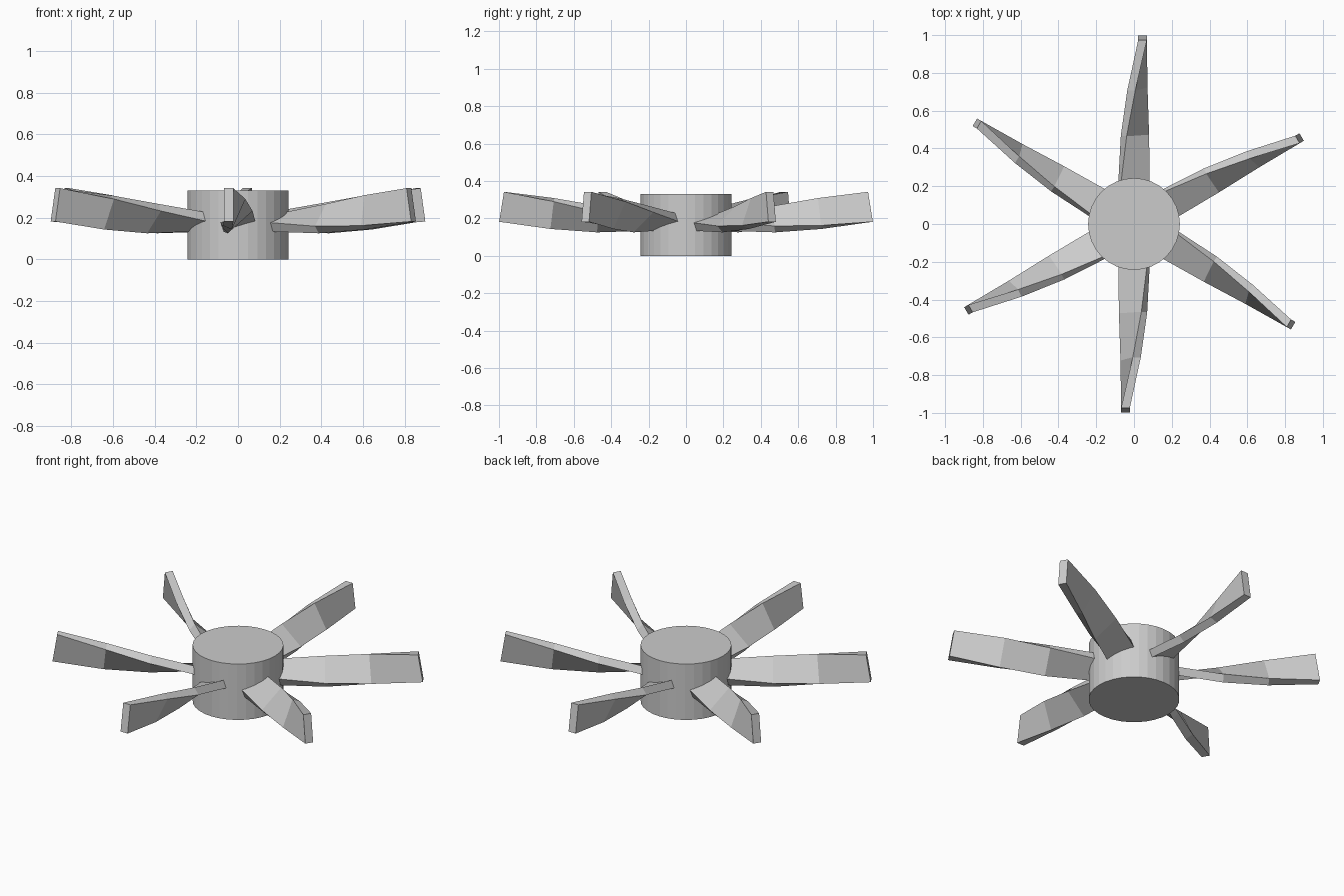
import bpy, bmesh, math
from mathutils import Vector, Matrix

if "Cube" in bpy.data.objects:
    bpy.data.objects.remove(bpy.data.objects["Cube"])

# hub
bpy.ops.mesh.primitive_cylinder_add(vertices=32, radius=0.243, depth=0.33, location=(0, 0, 0.165))
bpy.context.object.name = "hub"

CHORD, THICK = 0.16, 0.046
# blade stations: radius, sideways offset, height, pitch in degrees, lean of the section
STATIONS = [(0.22, 0.0, 0.18, 18, 0.03),
            (0.47, -0.005, 0.196, 42, 0.08),
            (0.715, -0.018, 0.226, 66, 0.12),
            (0.986, -0.045, 0.262, 90, 0.16)]


def make_blade(index):
    bm = bmesh.new()
    rings = []
    for r, side, z, pitch, lean in STATIONS:
        a = math.radians(pitch)
        chord = Vector((math.cos(a), math.sin(a))) * CHORD / 2
        normal = Vector((-math.sin(a), math.cos(a))) * THICK / 2
        ring = []
        for i, j in ((-1, 1), (-1, -1), (1, -1), (1, 1)):
            p = chord * i + normal * j
            ring.append(bm.verts.new((side + p.x, -(r - p.y * lean), z + p.y)))
        rings.append(ring)
    for a, b in zip(rings, rings[1:]):
        for k in range(4):
            n = (k + 1) % 4
            bm.faces.new((a[k], a[n], b[n], b[k]))
    bm.faces.new(rings[0])
    bm.faces.new(rings[-1])
    bmesh.ops.recalc_face_normals(bm, faces=bm.faces)
    bm.transform(Matrix.Rotation(math.radians(60 * index), 4, 'Z'))
    mesh = bpy.data.meshes.new("blade")
    bm.to_mesh(mesh)
    bm.free()
    bpy.context.collection.objects.link(bpy.data.objects.new(f"blade_{index + 1}", mesh))


# six twisted blades around the hub
for i in range(6):
    make_blade(i)
